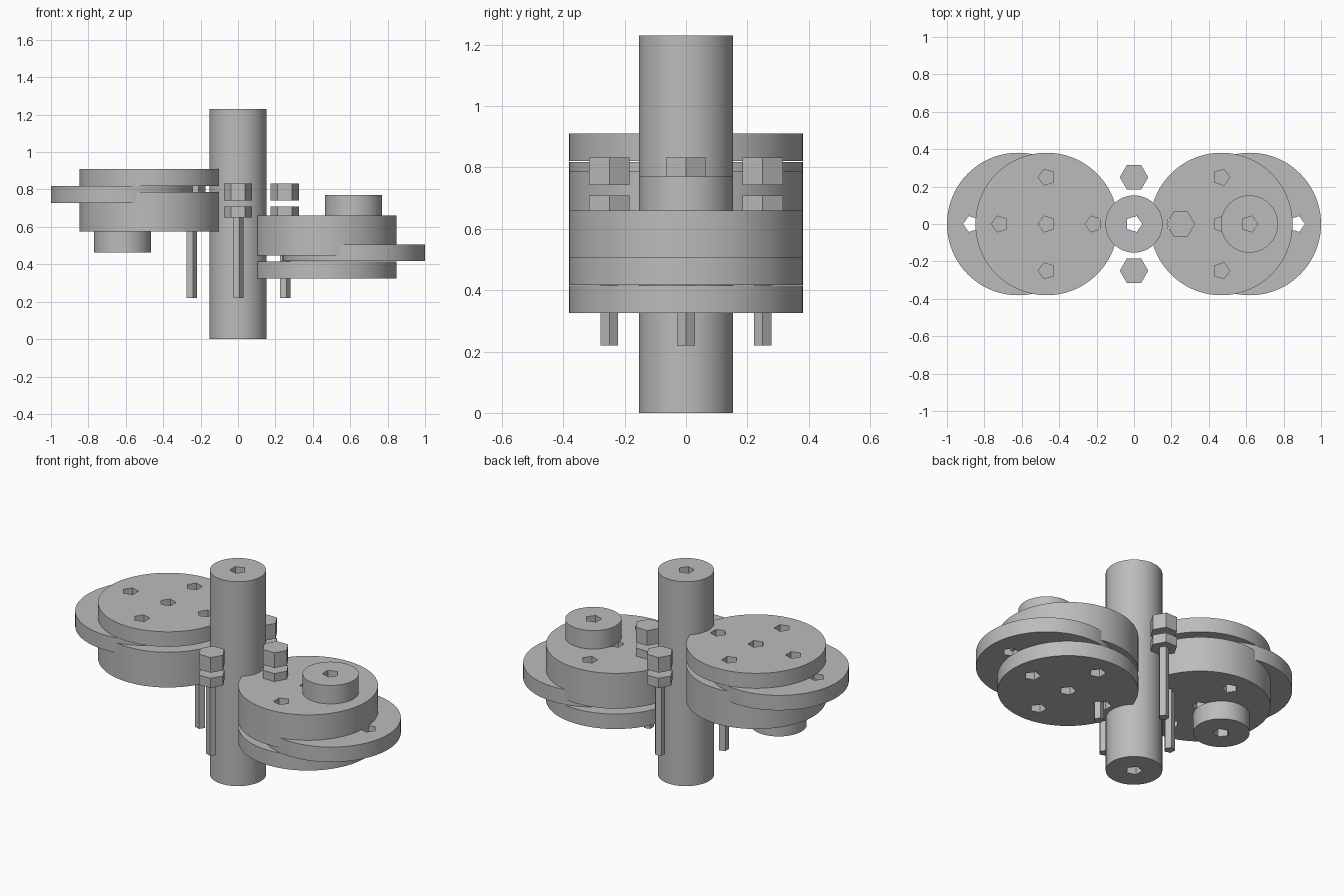
import bpy, bmesh, math

if "Cube" in bpy.data.objects:
    bpy.data.objects.remove(bpy.data.objects["Cube"])

grey = bpy.data.materials.new("plain grey")
grey.diffuse_color = (0.5, 0.5, 0.5, 1)
grey.use_nodes = True
grey.node_tree.nodes["Principled BSDF"].inputs["Base Color"].default_value = grey.diffuse_color

AXIS_Z = 0.6175          # height of the half-turn axis relating both gear stacks
HOLE_R = 0.045
RING = [(0, 0), (0.25, 0), (-0.25, 0), (0, 0.25), (0, -0.25)]


def outline(cu, cx, cy, r, sides, side=1):
    """Closed polygon; side=-1 turns the point to -x."""
    sp = cu.splines.new('POLY')
    sp.points.add(sides - 1)
    for i, p in enumerate(sp.points):
        a = 2 * math.pi * i / sides
        p.co = (cx + side * r * math.cos(a), cy + r * math.sin(a), 0, 1)
    sp.use_cyclic_u = True


def plate(name, cx, cy, r, z0, z1, sides=96, holes=(), side=1):
    """Extruded disc or prism with pentagonal through holes."""
    cu = bpy.data.curves.new(name, 'CURVE')
    cu.dimensions = '2D'
    cu.fill_mode = 'BOTH'
    cu.extrude = (z1 - z0) / 2
    outline(cu, 0, 0, r, sides)
    for hx, hy in holes:
        outline(cu, hx, hy, HOLE_R, 5, side)
    ob = bpy.data.objects.new(name, cu)
    bpy.context.collection.objects.link(ob)
    ob.location = (cx, cy, (z0 + z1) / 2)
    bpy.ops.object.select_all(action='DESELECT')
    ob.select_set(True)
    bpy.context.view_layer.objects.active = ob
    bpy.ops.object.convert(target='MESH')
    ob = bpy.context.object
    bm = bmesh.new()
    bm.from_mesh(ob.data)
    bmesh.ops.remove_doubles(bm, verts=bm.verts, dist=1e-5)
    bmesh.ops.recalc_face_normals(bm, faces=bm.faces)
    bm.to_mesh(ob.data)
    bm.free()
    ob.data.materials.clear()
    ob.data.materials.append(grey)
    bpy.ops.object.shade_smooth_by_angle(angle=math.radians(30))
    return ob


# Central column with a bore
plate("column", 0, 0, 0.153, 0, 1.23, holes=[(0, 0)])

# Two disc stacks: the right one is the left one turned half round the y axis
for side, label in ((-1, "left"), (1, "right")):
    def part(name, x, r, z0, z1, holes):
        if side > 0:
            z0, z1 = 2 * AXIS_Z - z1, 2 * AXIS_Z - z0
        plate(label + "_" + name, side * x, 0, r, z0, z1, holes=holes, side=side)
    part("outer_disc", 0.467, 0.381, 0.82, 0.91, RING)
    part("offset_disc", 0.619, 0.381, 0.728, 0.818, RING)
    part("thick_disc", 0.467, 0.381, 0.575, 0.787, RING)
    part("hub", 0.617, 0.153, 0.464, 0.575, [(0, 0)])

# Four bolts around the column: hexagon head, hexagon nut, five-sided pin
for i, (x, y) in enumerate(RING[1:], 1):
    plate(f"bolt_head_{i}", x, y, 0.076, 0.742, 0.833, sides=6)
    plate(f"bolt_nut_{i}", x, y, 0.076, 0.65, 0.708, sides=6)
    plate(f"bolt_pin_{i}", x, y, 0.03, 0.22, 0.68, sides=5)
